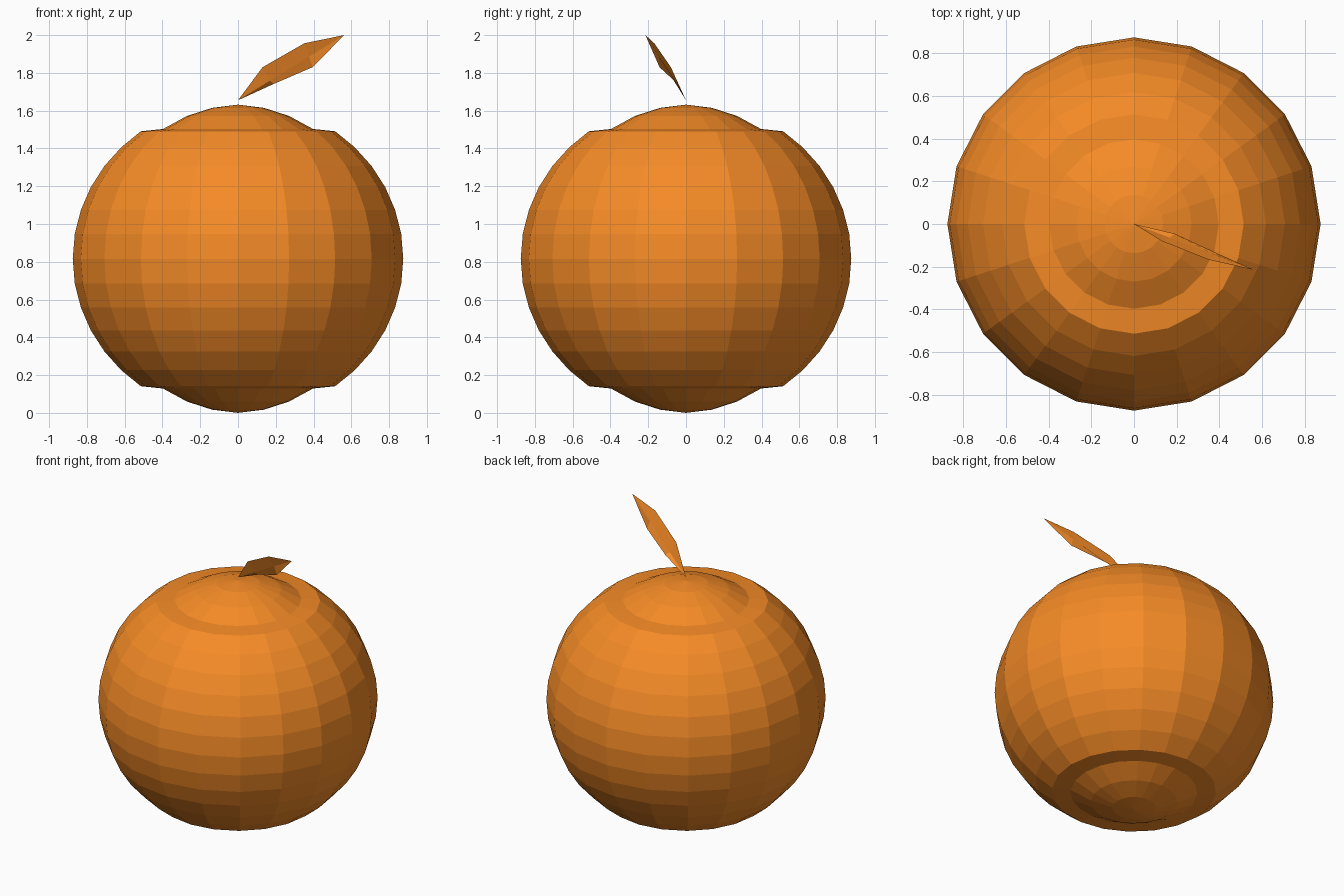
import bpy
import bmesh
import math

if "Cube" in bpy.data.objects:
    bpy.data.objects.remove(bpy.data.objects["Cube"])

SEGMENTS, RINGS = 20, 20
RADIUS, HALF_HEIGHT, CENTRE_Z = 0.875, 0.834, 0.82

orange = bpy.data.materials.new("orange_peel")
orange.diffuse_color = (0.92, 0.26, 0.02, 1)
orange.use_nodes = True
orange.node_tree.nodes["Principled BSDF"].inputs["Base Color"].default_value = orange.diffuse_color


def finish(bm, name):
    mesh = bpy.data.meshes.new(name)
    bm.to_mesh(mesh)
    bm.free()
    mesh.materials.append(orange)
    obj = bpy.data.objects.new(name, mesh)
    bpy.context.collection.objects.link(obj)
    return obj


# Fruit: slightly squashed sphere whose two polar caps are sunk inward
bm = bmesh.new()
bmesh.ops.create_uvsphere(bm, u_segments=SEGMENTS, v_segments=RINGS, radius=1)
cap_heights = [0.816, 0.799, 0.756, 0.687]  # pole outward to the cap's rim
for v in bm.verts:
    ring = round(math.degrees(math.acos(max(-1, min(1, abs(v.co.z))))) / 9)
    height = cap_heights[ring] if ring < len(cap_heights) else abs(v.co.z) * HALF_HEIGHT
    v.co.x *= RADIUS
    v.co.y *= RADIUS
    v.co.z = CENTRE_Z + math.copysign(height, v.co.z)
low = min(v.co.z for v in bm.verts)
for v in bm.verts:
    v.co.z -= low
finish(bm, "fruit")

# Leaf: two flat-sided halves meeting along a straight midrib
base, tip = (0, 0, 1.655), (0.562, -0.215, 2.0)
upper_edge = [(0.13, -0.08, 1.83), (0.352, -0.168, 1.957)]
lower_edge = [(0.19, -0.045, 1.742), (0.395, -0.14, 1.83)]
midrib = [tuple(b + (t - b) * f for b, t in zip(base, tip)) for f in (0.3, 0.67)]

bm = bmesh.new()
b, t = bm.verts.new(base), bm.verts.new(tip)
mid = [bm.verts.new(p) for p in midrib]
for edge, flip in ((upper_edge, False), (lower_edge, True)):
    side = [bm.verts.new(p) for p in edge]
    for face in ([b, mid[0], side[0]],
                 [mid[0], mid[1], side[1], side[0]],
                 [mid[1], t, side[1]]):
        bm.faces.new(face[::-1] if flip else face)
finish(bm, "leaf")
